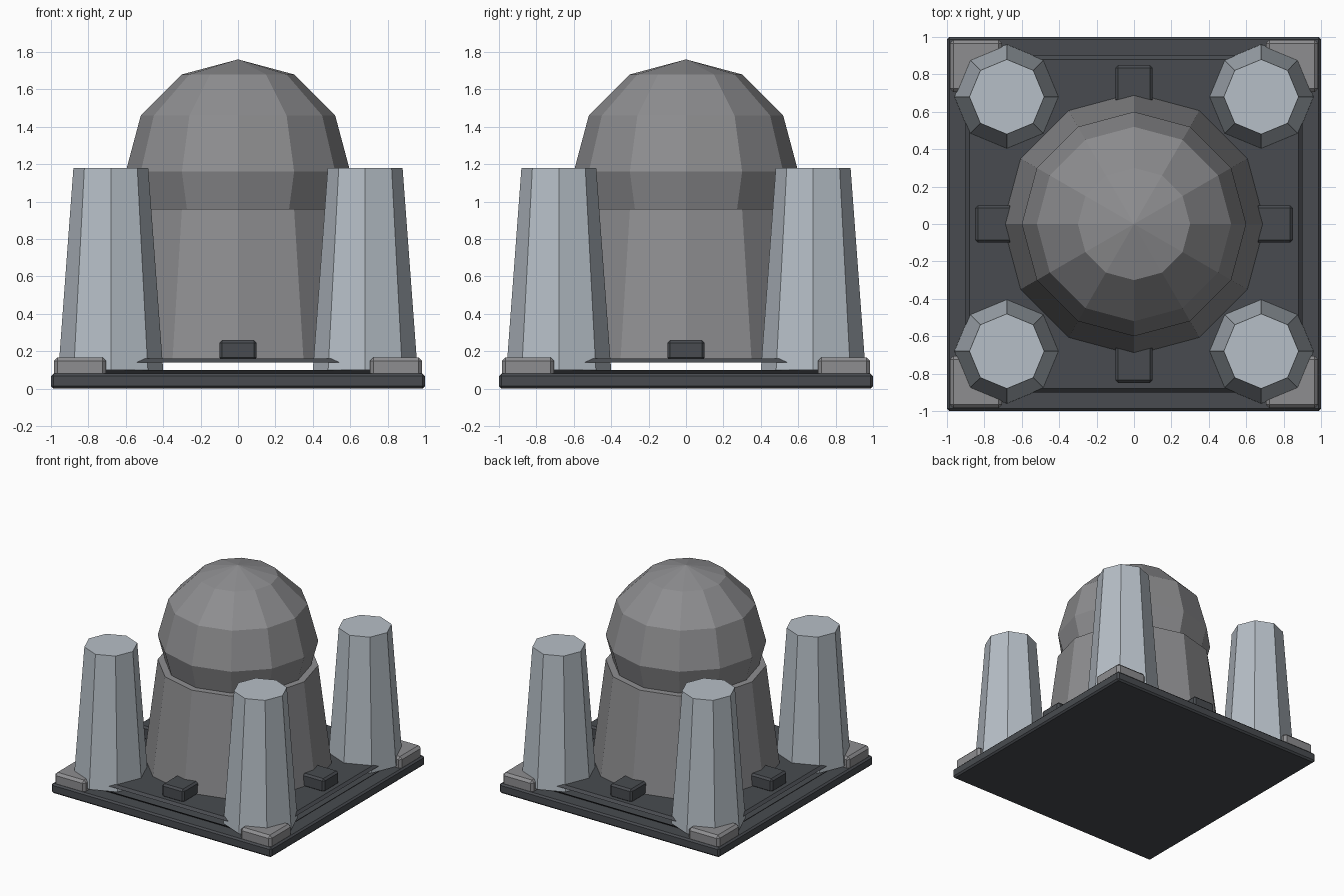
import bpy, bmesh, math
from mathutils import Matrix, Vector

old = bpy.data.objects.get("Cube")
if old:
    bpy.data.objects.remove(old, do_unlink=True)


def material(name, rgb):
    m = bpy.data.materials.new(name)
    m.use_nodes = True
    m.diffuse_color = (*rgb, 1)
    m.node_tree.nodes["Principled BSDF"].inputs["Base Color"].default_value = (*rgb, 1)
    return m


dark = material("dark_slate", (0.065, 0.071, 0.08))
stone = material("grey_stone", (0.27, 0.27, 0.28))
pale = material("pale_blue_grey", (0.47, 0.52, 0.57))


def finish(bm, name, mat):
    mesh = bpy.data.meshes.new(name)
    bm.to_mesh(mesh)
    bm.free()
    mesh.materials.append(mat)
    ob = bpy.data.objects.new(name, mesh)
    bpy.context.collection.objects.link(ob)
    return ob


def bevel_box(name, mat, centre, size, bevel, open_sides=False):
    bm = bmesh.new()
    bmesh.ops.create_cube(bm, size=1)
    bmesh.ops.scale(bm, vec=size, verts=bm.verts)
    bmesh.ops.bevel(bm, geom=bm.edges[:], offset=bevel, segments=1,
                    profile=0.5, affect='EDGES')
    if open_sides:
        bm.normal_update()
        walls = [f for f in bm.faces if abs(f.normal.z) < 0.1]
        bmesh.ops.delete(bm, geom=walls, context='FACES')
    bmesh.ops.translate(bm, vec=centre, verts=bm.verts)
    return finish(bm, name, mat)


def taper(name, mat, x, y, z0, z1, r0, r1, sides):
    bm = bmesh.new()
    bmesh.ops.create_cone(bm, cap_ends=True, segments=sides, radius1=r0, radius2=r1,
                          depth=z1 - z0, matrix=Matrix.Translation((x, y, (z0 + z1) / 2)))
    return finish(bm, name, mat)


# Stepped base: slab and an upper tier open around its edge
bevel_box("base_slab", dark, (0, 0, 0.04), (2, 2, 0.08), 0.013)
bevel_box("base_tier", dark, (0, 0, 0.12), (1.8, 1.8, 0.08), 0.02, open_sides=True)

# Central drum and faceted dome
taper("drum", stone, 0, 0, 0.16, 0.96, 0.7, 0.6, 12)
bm = bmesh.new()
bmesh.ops.create_uvsphere(bm, u_segments=12, v_segments=6, radius=0.6,
                          matrix=Matrix.Translation((0, 0, 1.16)))
finish(bm, "dome", stone)

# Corner towers with their footing blocks
for sx, side in ((1, "left"), (-1, "right")):
    for sy, end in ((-1, "front"), (1, "back")):
        taper(f"tower_{end}_{side}", pale, sx * 0.68, sy * 0.68, 0.1, 1.18, 0.28, 0.2, 8)
        bevel_box(f"corner_block_{end}_{side}", stone, (sx * 0.845, sy * 0.845, 0.087),
                  (0.28, 0.28, 0.16), 0.02)

# Small blocks at the foot of the drum, one per side
for i, side in enumerate(("left", "back", "right", "front")):
    spot = Matrix.Rotation(i * math.pi / 2, 3, 'Z') @ Vector((0.75, 0, 0.205))
    bevel_box(f"drum_block_{side}", dark, spot, (0.2, 0.2, 0.11), 0.015)
